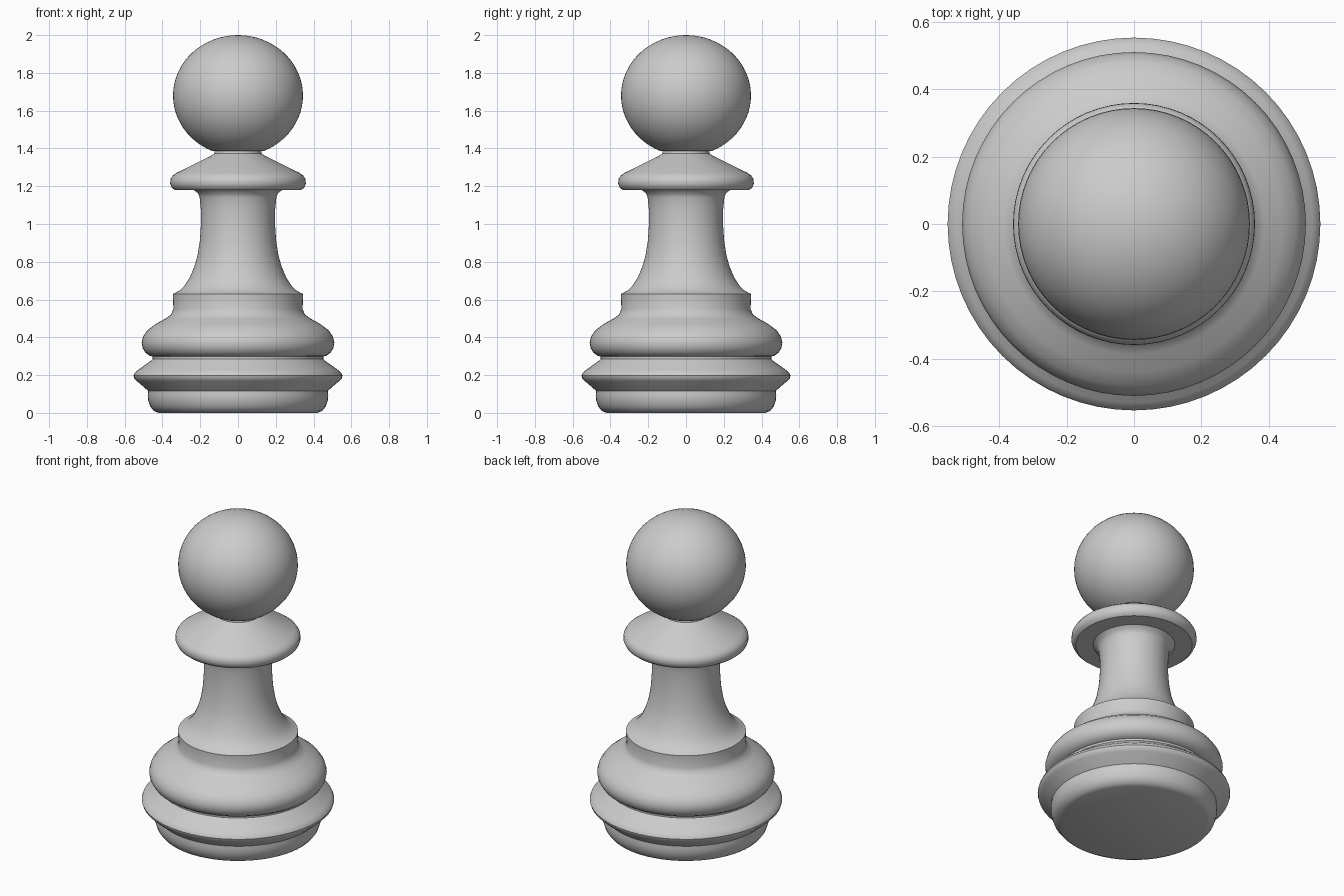
import bpy, bmesh, math

if "Cube" in bpy.data.objects:
    bpy.data.objects.remove(bpy.data.objects["Cube"])

SIDES = 64

# Half profiles (radius, height), listed from bottom to top
foot = [(0.42, 0.0), (0.445, 0.01), (0.465, 0.035), (0.475, 0.065),
        (0.478, 0.09), (0.476, 0.117)]
rim = [(0.535, 0.168), (0.549, 0.182), (0.553, 0.197), (0.547, 0.212),
       (0.53, 0.227), (0.46, 0.277), (0.452, 0.285), (0.452, 0.298)]
bulge = [(0.467, 0.302), (0.49, 0.318), (0.505, 0.343), (0.51, 0.373),
         (0.502, 0.405), (0.48, 0.437), (0.44, 0.468), (0.385, 0.499),
         (0.355, 0.52), (0.342, 0.55)]
stem = [(0.345, 0.63), (0.335, 0.634), (0.305, 0.651), (0.28, 0.678),
        (0.255, 0.718), (0.232, 0.772), (0.215, 0.83), (0.202, 0.91),
        (0.196, 1.0), (0.197, 1.08), (0.203, 1.14), (0.212, 1.163),
        (0.235, 1.18)]
collar = [(0.335, 1.18), (0.35, 1.192), (0.359, 1.212), (0.358, 1.237),
          (0.346, 1.256), (0.325, 1.271), (0.14, 1.363), (0.126, 1.372),
          (0.124, 1.389)]

# Head: slightly squashed ball, ending at the pole
HEAD_R, HEAD_H, HEAD_Z = 0.344, 0.32, 1.68
start, steps = math.radians(-67), 28
head = []
for i in range(steps):
    a = start + (math.pi / 2 - start) * i / steps
    head.append((HEAD_R * math.cos(a), HEAD_Z + HEAD_H * math.sin(a)))


def lathe(name, profile, top):
    """Turn a profile around z, closing the bottom flat and the top at a pole."""
    bm = bmesh.new()
    rings = [[bm.verts.new((r * math.cos(2 * math.pi * i / SIDES),
                            r * math.sin(2 * math.pi * i / SIDES), z))
              for i in range(SIDES)] for r, z in profile]
    pole = bm.verts.new((0, 0, top))
    for i in range(SIDES):
        j = (i + 1) % SIDES
        for a, b in zip(rings, rings[1:]):
            bm.faces.new((a[i], a[j], b[j], b[i]))
        bm.faces.new((rings[-1][i], rings[-1][j], pole))
    bm.faces.new(rings[0][::-1])
    bmesh.ops.recalc_face_normals(bm, faces=bm.faces)
    mesh = bpy.data.meshes.new(name)
    bm.to_mesh(mesh)
    bm.free()
    ob = bpy.data.objects.new(name, mesh)
    bpy.context.collection.objects.link(ob)
    return ob


# One watertight turned piece
piece = lathe("turned_game_piece", foot + rim + bulge + stem + collar + head,
              HEAD_Z + HEAD_H)
bpy.context.view_layer.objects.active = piece
piece.select_set(True)
bpy.ops.object.shade_smooth_by_angle(angle=math.radians(35))
